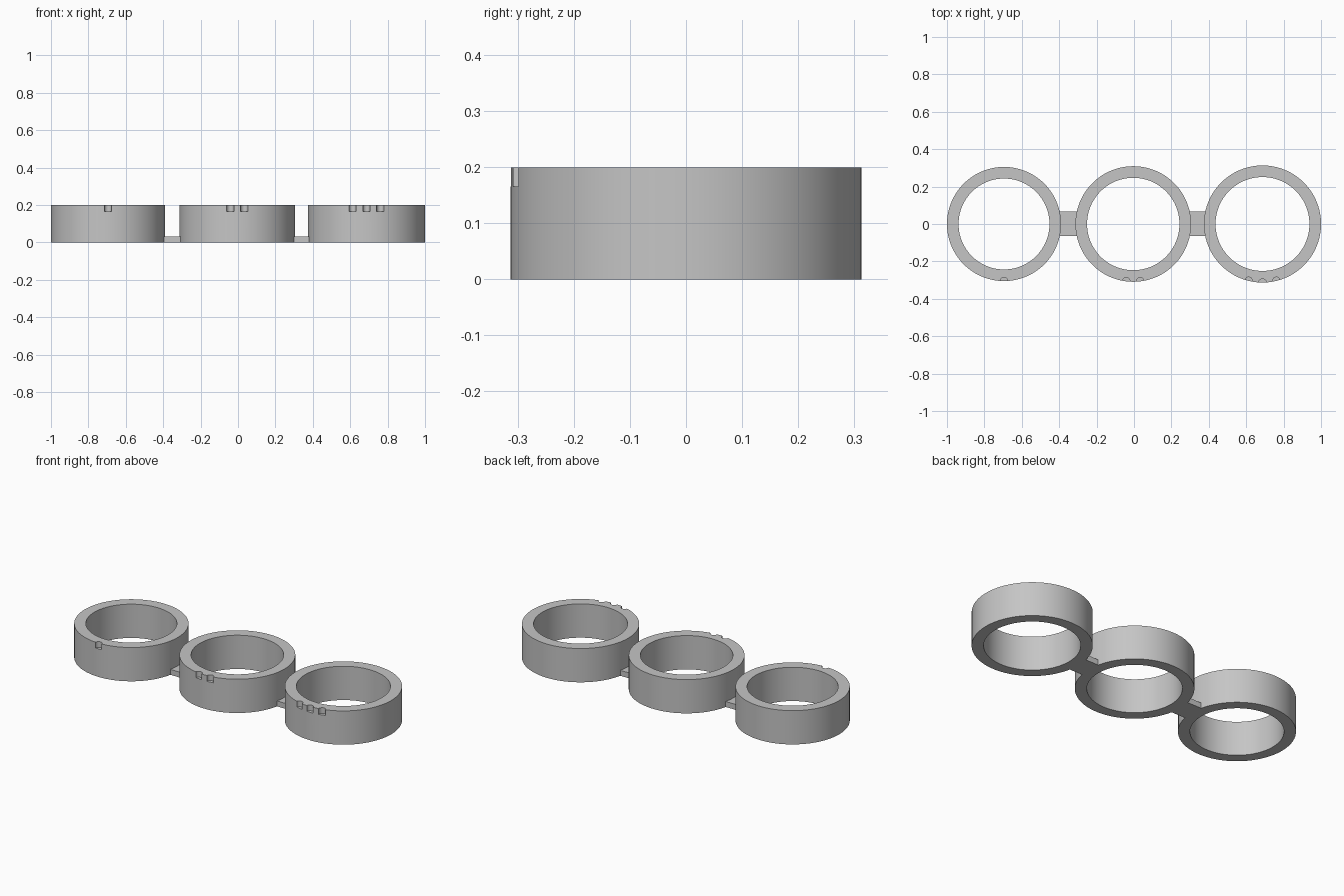
import bpy, bmesh, math
from mathutils import Matrix, Vector

cube = bpy.data.objects.get("Cube")
if cube:
    bpy.data.objects.remove(cube, do_unlink=True)

HEIGHT = 0.199
WALL = 0.062
NOTCH_RADIUS = 0.02
NOTCH_FLOOR = 0.165
NOTCH_SPACING = 0.075

grey = bpy.data.materials.new("plain_grey")
grey.use_nodes = True
colour = (0.56, 0.56, 0.56, 1)
grey.diffuse_color = colour
grey.node_tree.nodes["Principled BSDF"].inputs["Base Color"].default_value = colour


def make_object(name, bm):
    bmesh.ops.recalc_face_normals(bm, faces=bm.faces)
    mesh = bpy.data.meshes.new(name)
    bm.to_mesh(mesh)
    bm.free()
    mesh.materials.append(grey)
    obj = bpy.data.objects.new(name, mesh)
    bpy.context.collection.objects.link(obj)
    return obj


def activate(obj):
    bpy.ops.object.select_all(action="DESELECT")
    obj.select_set(True)
    bpy.context.view_layer.objects.active = obj


# Ring: rectangular wall section spun around its axis
def make_ring(name, x, radius):
    bm = bmesh.new()
    inner = radius - WALL
    section = [(inner, 0), (radius, 0), (radius, HEIGHT), (inner, HEIGHT)]
    verts = [bm.verts.new((x + r, 0, z)) for r, z in section]
    edges = [bm.edges.new((verts[i], verts[i - 1])) for i in range(4)]
    bmesh.ops.spin(bm, geom=verts + edges, cent=(x, 0, 0), axis=(0, 0, 1),
                   angle=math.tau, steps=128, use_merge=True)
    bmesh.ops.remove_doubles(bm, verts=bm.verts, dist=0.0001)
    return make_object(name, bm)


# Round counting notches cut into the front of the upper rim
def cut_notches(ring, x, radius, count):
    bm = bmesh.new()
    depth = 0.1
    for i in range(count):
        angle = (i - (count - 1) / 2) * NOTCH_SPACING / radius
        place = Vector((x + radius * math.sin(angle), -radius * math.cos(angle),
                        NOTCH_FLOOR + depth / 2))
        bmesh.ops.create_cone(bm, cap_ends=True, segments=24, radius1=NOTCH_RADIUS,
                              radius2=NOTCH_RADIUS, depth=depth,
                              matrix=Matrix.Translation(place))
    cutter = make_object("notch_cutter", bm)
    cutter.hide_render = True
    cut = ring.modifiers.new("notches", "BOOLEAN")
    cut.operation = "DIFFERENCE"
    cut.solver = "EXACT"
    cut.object = cutter
    activate(ring)
    bpy.ops.object.modifier_apply(modifier=cut.name)
    bpy.data.objects.remove(cutter, do_unlink=True)
    bpy.ops.object.shade_smooth_by_angle(angle=math.radians(30))


rings = [("right_ring", -0.695, 0.305, 1),
         ("middle_ring", -0.004, 0.309, 2),
         ("left_ring", 0.687, 0.313, 3)]
for name, x, radius, count in rings:
    cut_notches(make_ring(name, x, radius), x, radius, count)

# Thin bars joining neighbouring rings at the base
for name, a, b in (("right_link", rings[0], rings[1]), ("left_link", rings[1], rings[2])):
    start = a[1] + a[2] - 0.03
    end = b[1] - b[2] + 0.03
    bm = bmesh.new()
    bmesh.ops.create_cube(bm, size=1)
    bmesh.ops.scale(bm, vec=(end - start, 0.13, 0.032), verts=bm.verts)
    bmesh.ops.translate(bm, vec=((start + end) / 2, 0.002, 0.016), verts=bm.verts)
    make_object(name, bm)
